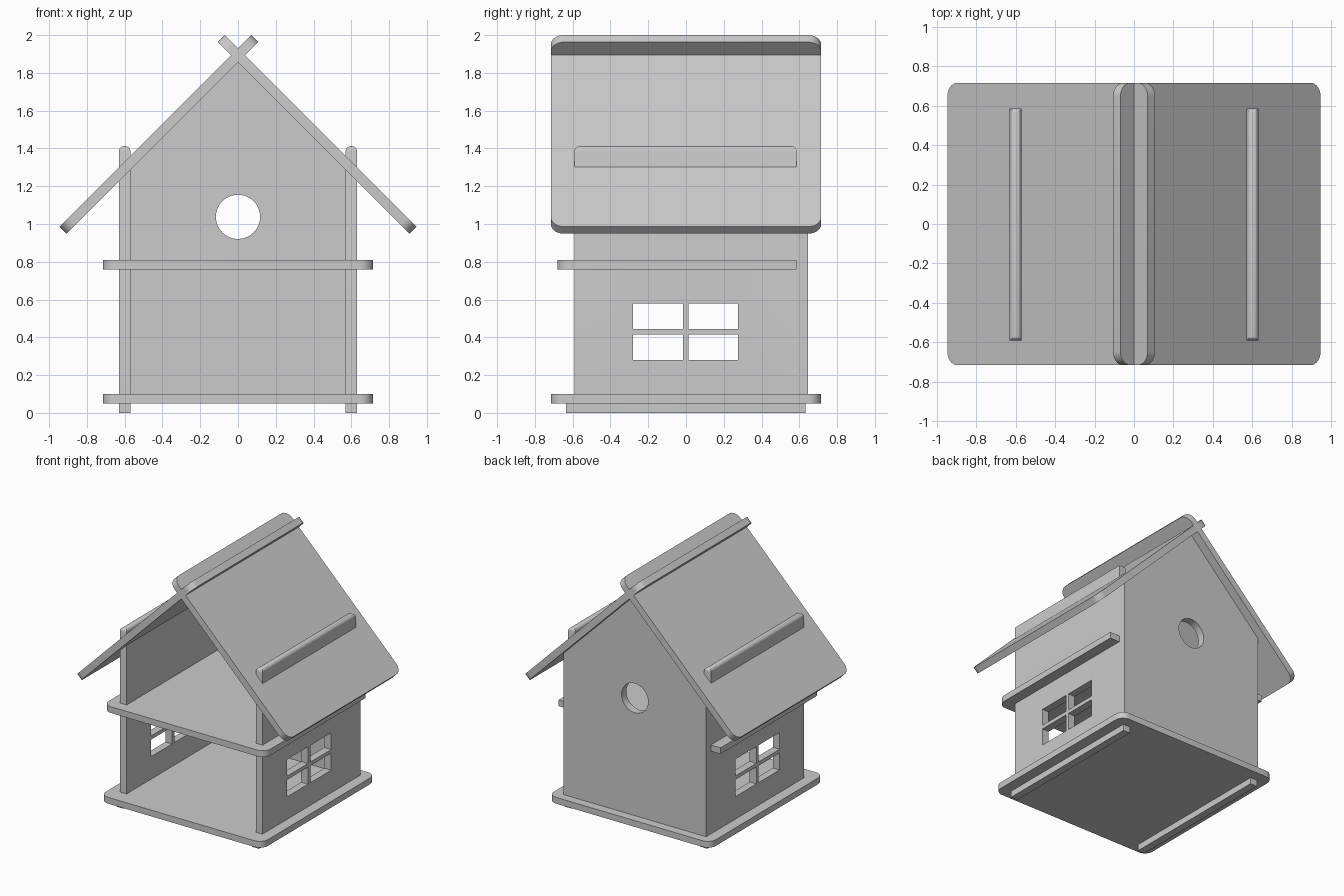
import bpy, bmesh
from math import pi, sin, cos
from mathutils import Matrix, Vector

if "Cube" in bpy.data.objects:
    bpy.data.objects.remove(bpy.data.objects["Cube"])


def finish(name, bm):
    bmesh.ops.recalc_face_normals(bm, faces=bm.faces)
    mesh = bpy.data.meshes.new(name)
    bm.to_mesh(mesh)
    bm.free()
    obj = bpy.data.objects.new(name, mesh)
    bpy.context.collection.objects.link(obj)
    return obj


def box(name, lo, hi, top_round=0):
    lo, hi = Vector(lo), Vector(hi)
    bm = bmesh.new()
    bmesh.ops.create_cube(bm, size=1)
    for v in bm.verts:
        v.co = (lo + hi) / 2 + v.co * (hi - lo)
    if top_round:
        top = [e for e in bm.edges if all(v.co.z > hi.z - 1e-4 for v in e.verts)]
        bmesh.ops.bevel(bm, geom=top, offset=top_round, segments=5,
                        profile=0.5, affect='EDGES')
    return finish(name, bm)


def rounded_rect(x, y0, y1, r_front, r_back, n=8):
    pts = []
    for cx, cy, r, a in ((x, y1, r_back, 0), (-x, y1, r_back, 1),
                         (-x, y0, r_front, 2), (x, y0, r_front, 3)):
        sx, sy = (1 if cx > 0 else -1), (1 if cy == y1 else -1)
        for i in range(n + 1 if r else 1):
            t = (a + i / n) * pi / 2
            pts.append((cx - sx * r + r * cos(t), cy - sy * r + r * sin(t)))
    return pts


def plate(name, outline, thickness, matrix):
    """Flat outline extruded evenly about its own plane."""
    bm = bmesh.new()
    face = bm.faces.new([bm.verts.new((x, y, -thickness / 2)) for x, y in outline])
    new = bmesh.ops.extrude_face_region(bm, geom=[face])['geom']
    moved = [g for g in new if isinstance(g, bmesh.types.BMVert)]
    bmesh.ops.translate(bm, verts=moved, vec=(0, 0, thickness))
    bm.transform(matrix)
    return finish(name, bm)


def cut(obj, cutter):
    mod = obj.modifiers.new("opening", 'BOOLEAN')
    mod.operation, mod.solver, mod.object = 'DIFFERENCE', 'EXACT', cutter
    bpy.context.view_layer.objects.active = obj
    bpy.ops.object.modifier_apply(modifier=mod.name)
    bpy.data.objects.remove(cutter)


# Floors
plate("ground_floor", rounded_rect(0.715, -0.715, 0.715, 0.07, 0.07), 0.05,
      Matrix.Translation((0, 0, 0.075)))
plate("upper_floor", rounded_rect(0.715, -0.68, 0.585, 0.07, 0), 0.05,
      Matrix.Translation((0, 0, 0.785)))

# Back wall with gable and round entrance
gable = [(-0.63, 0.09), (0.63, 0.09), (0.63, 1.227), (0, 1.857), (-0.63, 1.227)]
upright = Matrix.Translation((0, 0.615, 0)) @ Matrix.Rotation(pi / 2, 4, 'X')
back = plate("back_wall", gable, 0.06, upright)
circle = [(0.117 * cos(i * pi / 24), 1.038 + 0.117 * sin(i * pi / 24)) for i in range(48)]
cut(back, plate("hole_cutter", circle, 0.3, upright))

for s, side in ((1, "right"), (-1, "left")):
    # Side wall whose rounded top pokes through the roof
    x0, x1 = sorted((s * 0.57, s * 0.63))
    wall = box(side + "_wall", (x0, -0.59, 0.09), (x1, 0.585, 1.412), 0.025)
    # Four window panes
    for y0, y1 in ((-0.28, -0.017), (0.012, 0.275)):
        for z0, z1 in ((0.28, 0.415), (0.445, 0.578)):
            cut(wall, box("pane_cutter", (x0 - 0.1, y0, z0), (x1 + 0.1, y1, z1)))
    # Foot strip
    box(side + "_foot", (x0, -0.635, 0), (x1, 0.632, 0.06))
    # Roof panel crossing its partner at the ridge
    slope = Matrix.Translation((s * 0.4195, 0, 1.4745)) @ Matrix.Rotation(s * pi / 4, 4, 'Y')
    plate(side + "_roof", rounded_rect(0.7175, -0.715, 0.715, 0.07, 0.07), 0.053, slope)

# Smooth the rounded corners, keep the rest crisp
for obj in bpy.context.collection.objects:
    obj.select_set(True)
    bpy.context.view_layer.objects.active = obj
bpy.ops.object.shade_smooth_by_angle(angle=pi / 6)
